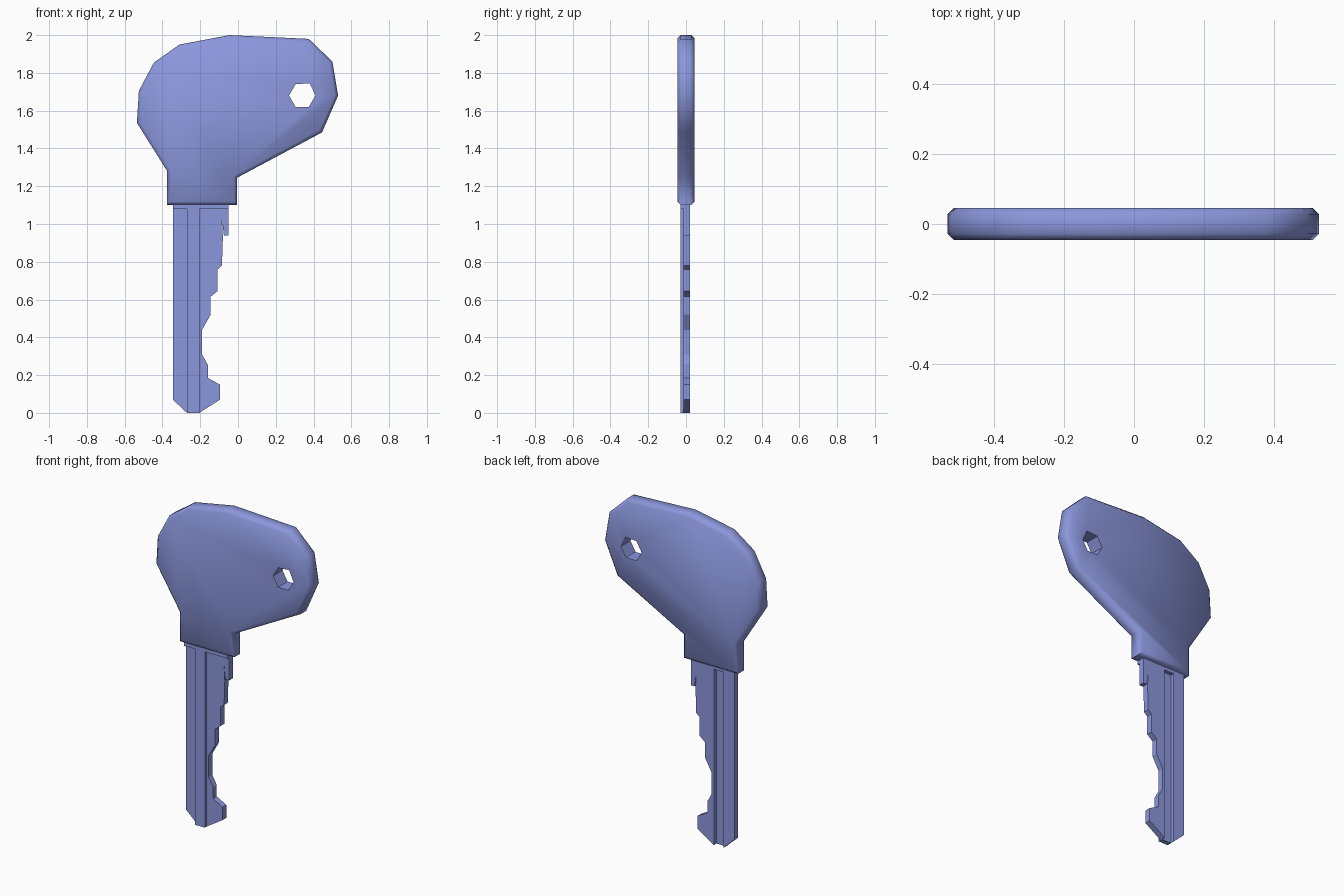
import bpy
import bmesh
from math import radians

cube = bpy.data.objects.get("Cube")
if cube:
    bpy.data.objects.remove(cube, do_unlink=True)

blue = bpy.data.materials.new("periwinkle_blue")
blue.use_nodes = True
colour = (0.26, 0.31, 0.72, 1)
blue.diffuse_color = colour
blue.node_tree.nodes["Principled BSDF"].inputs["Base Color"].default_value = colour


def plate(name, outline, y0, y1, chamfer=0):
    """Extrude an x-z outline from y0 to y1, optionally chamfering both rims."""
    bm = bmesh.new()
    face = bm.faces.new([bm.verts.new((x, y0, z)) for x, z in outline])
    rim = bmesh.ops.extrude_face_region(bm, geom=[face])["geom"]
    for v in rim:
        if isinstance(v, bmesh.types.BMVert):
            v.co.y = y1
    bmesh.ops.recalc_face_normals(bm, faces=bm.faces)
    if chamfer:
        rims = [e for e in bm.edges if abs(e.verts[0].co.y - e.verts[1].co.y) < 1e-5]
        bmesh.ops.bevel(bm, geom=rims, offset=chamfer, segments=1,
                        profile=0.5, affect="EDGES")
    mesh = bpy.data.meshes.new(name)
    bm.to_mesh(mesh)
    bm.free()
    mesh.materials.append(blue)
    obj = bpy.data.objects.new(name, mesh)
    bpy.context.collection.objects.link(obj)
    return obj


# Moulded grip with its collar
grip = plate("grip", [
    (-0.375, 1.1), (-0.375, 1.28), (-0.535, 1.535), (-0.525, 1.705),
    (-0.445, 1.855), (-0.31, 1.95), (-0.045, 2.0), (0.375, 1.98),
    (0.5, 1.86), (0.53, 1.68), (0.445, 1.485), (-0.005, 1.245),
    (-0.005, 1.1)], -0.046, 0.046, 0.018)

# Six-sided ring hole through the grip
cutter = plate("ring_hole_cutter", [
    (0.27, 1.68), (0.305, 1.74), (0.38, 1.745),
    (0.41, 1.68), (0.375, 1.62), (0.305, 1.62)], -0.2, 0.2)
cutter.hide_render = True
cutter.hide_set(True)
hole = grip.modifiers.new("ring_hole", "BOOLEAN")
hole.operation = "DIFFERENCE"
hole.solver = "EXACT"
hole.object = cutter
bpy.ops.object.select_all(action="DESELECT")
bpy.context.view_layer.objects.active = grip
grip.select_set(True)
bpy.ops.object.modifier_apply(modifier=hole.name)
bpy.data.objects.remove(cutter, do_unlink=True)
bpy.ops.object.shade_smooth_by_angle(angle=radians(50))

# Blade: shoulder, back strip, raised centre rib (hollow behind), toothed strip
plate("blade_shoulder", [(-0.345, 1.08), (-0.345, 1.12), (-0.05, 1.12),
                         (-0.05, 1.08)], -0.03, 0.022)
plate("blade_spine", [(-0.345, 1.09), (-0.345, 0.07), (-0.27, 0), (-0.27, 1.09)],
      -0.014, 0.022)
plate("blade_rib", [(-0.27, 1.09), (-0.27, 0), (-0.205, 0), (-0.205, 1.09)],
      -0.03, -0.002)
plate("blade_teeth", [
    (-0.205, 1.09), (-0.205, 0), (-0.095, 0.07), (-0.095, 0.15),
    (-0.16, 0.185), (-0.16, 0.255), (-0.19, 0.31), (-0.19, 0.44),
    (-0.145, 0.52), (-0.145, 0.615), (-0.108, 0.645), (-0.108, 0.76),
    (-0.085, 0.78), (-0.08, 0.93), (-0.085, 1.03), (-0.075, 0.94),
    (-0.05, 0.94), (-0.05, 1.09)], -0.014, 0.022)
